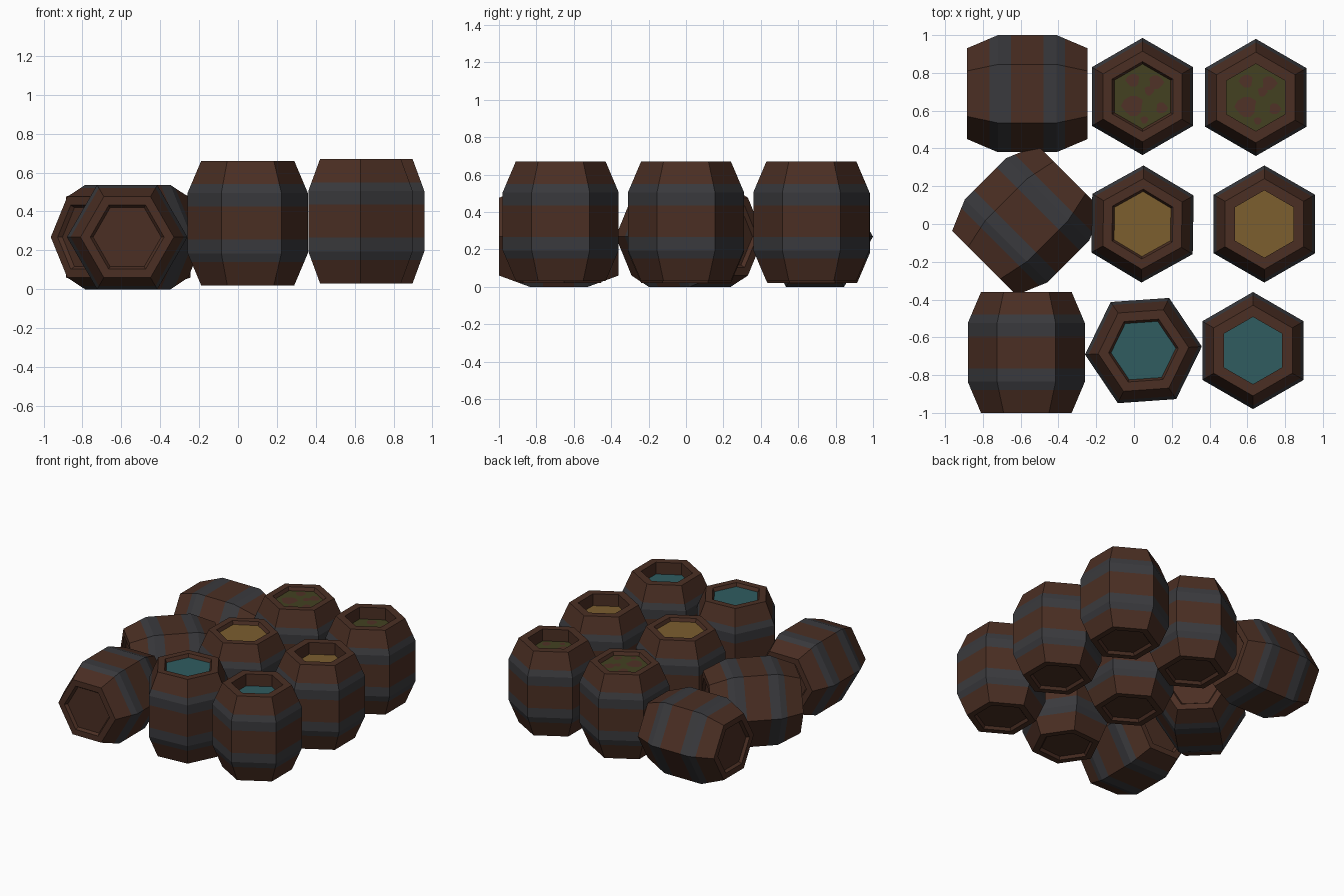
import bpy, bmesh, math
from mathutils import Matrix

if "Cube" in bpy.data.objects:
    bpy.data.objects.remove(bpy.data.objects["Cube"])


def material(name, rgb):
    m = bpy.data.materials.new(name)
    m.diffuse_color = (*rgb, 1)
    m.use_nodes = True
    m.node_tree.nodes["Principled BSDF"].inputs["Base Color"].default_value = m.diffuse_color
    return m


WOOD = material("dark brown wood", (0.070, 0.028, 0.017))
IRON = material("dark iron", (0.042, 0.042, 0.047))
WATER = material("teal water", (0.029, 0.108, 0.118))
ALE = material("amber ale", (0.200, 0.112, 0.028))
SLIME = material("olive slime", (0.056, 0.053, 0.015))
SCUM = material("reddish brown scum", (0.080, 0.032, 0.020))

SIDES = 6
# Bottom recess and stave profile as (radius, height) about the middle
STAVES = [(0.175, -0.30), (0.19, -0.32), (0.24, -0.32), (0.291, -0.20),
          (0.31, -0.155), (0.31, -0.085), (0.31, 0.085), (0.31, 0.155),
          (0.291, 0.20), (0.24, 0.32)]


def ring(bm, r, z):
    return [bm.verts.new((r * math.cos(a), r * math.sin(a), z))
            for a in (math.pi / 2 + i * 2 * math.pi / SIDES for i in range(SIDES))]


def finish(bm, name, mats, matrix):
    me = bpy.data.meshes.new(name)
    bm.to_mesh(me)
    bm.free()
    for m in mats:
        me.materials.append(m)
    ob = bpy.data.objects.new(name, me)
    ob.matrix_world = matrix
    bpy.context.collection.objects.link(ob)
    return ob


def barrel(name, matrix, mouth, contents):
    """Hexagonal barrel; mouth is the (radius, height) steps inside the top rim."""
    bm = bmesh.new()
    profile = STAVES + mouth
    rings = [ring(bm, r, z) for r, z in profile]
    bm.faces.new(rings[0][::-1])
    for k, (a, b) in enumerate(zip(rings, rings[1:])):
        mid = abs(profile[k][1] + profile[k + 1][1]) / 2
        outer = profile[k][0] > 0.28 and profile[k + 1][0] > 0.28
        for i in range(SIDES):
            j = (i + 1) % SIDES
            f = bm.faces.new((a[i], a[j], b[j], b[i]))
            # Iron hoops straddle the bends
            f.material_index = 1 if outer and 0.085 < mid < 0.20 else 0
    bm.faces.new(rings[-1]).material_index = 2
    return finish(bm, name, [WOOD, IRON, contents], matrix)


def scum_patches(name, matrix, z):
    """Thin irregular patches floating on the slime."""
    bm = bmesh.new()
    for x, y, r in [(-0.05, -0.05, 0.055), (-0.05, 0.085, 0.035), (0.07, 0.075, 0.038),
                    (0.035, 0.03, 0.025), (0.10, -0.06, 0.03), (0.01, -0.125, 0.02)]:
        bm.faces.new([bm.verts.new((x + r * (1 + 0.2 * math.sin(3 * t + 20 * x)) * math.cos(t),
                                    y + r * math.sin(t), z))
                      for t in (i * math.pi / 5 for i in range(10))])
    finish(bm, name, [SCUM], matrix)


FULL = [(0.185, 0.32), (0.172, 0.295)]
LOW = [(0.178, 0.32), (0.178, 0.23)]
LID = [(0.19, 0.32), (0.175, 0.30)]

# Upright open barrels
for name, x, y, z, turn, mouth, contents in [
        ("full_water_barrel", 0.05, -0.67, 0.34, 34, FULL, WATER),
        ("full_ale_barrel", 0.045, 0.0, 0.34, -1, FULL, ALE),
        ("full_slime_barrel", 0.045, 0.675, 0.34, 0, FULL, SLIME),
        ("low_water_barrel", 0.63, -0.67, 0.35, 0, LOW, WATER),
        ("low_ale_barrel", 0.69, 0.0, 0.35, 0, LOW, ALE),
        ("low_slime_barrel", 0.645, 0.67, 0.35, 0, LOW, SLIME)]:
    m = Matrix.Translation((x, y, z)) @ Matrix.Rotation(math.radians(turn), 4, 'Z')
    barrel(name, m, mouth, contents)
    if contents is SLIME:
        scum_patches(name.replace("barrel", "scum"), m, mouth[-1][1] + 0.003)

# Closed barrels lying on a flat side
for name, x, y, yaw in [("front_lying_barrel", -0.57, -0.68, -90),
                        ("middle_lying_barrel", -0.567, 0.02, 225),
                        ("back_lying_barrel", -0.565, 0.69, 180)]:
    m = (Matrix.Translation((x, y, 0.268)) @ Matrix.Rotation(math.radians(yaw), 4, 'Z')
         @ Matrix.Rotation(math.pi / 2, 4, 'Y'))
    barrel(name, m, LID, WOOD)
